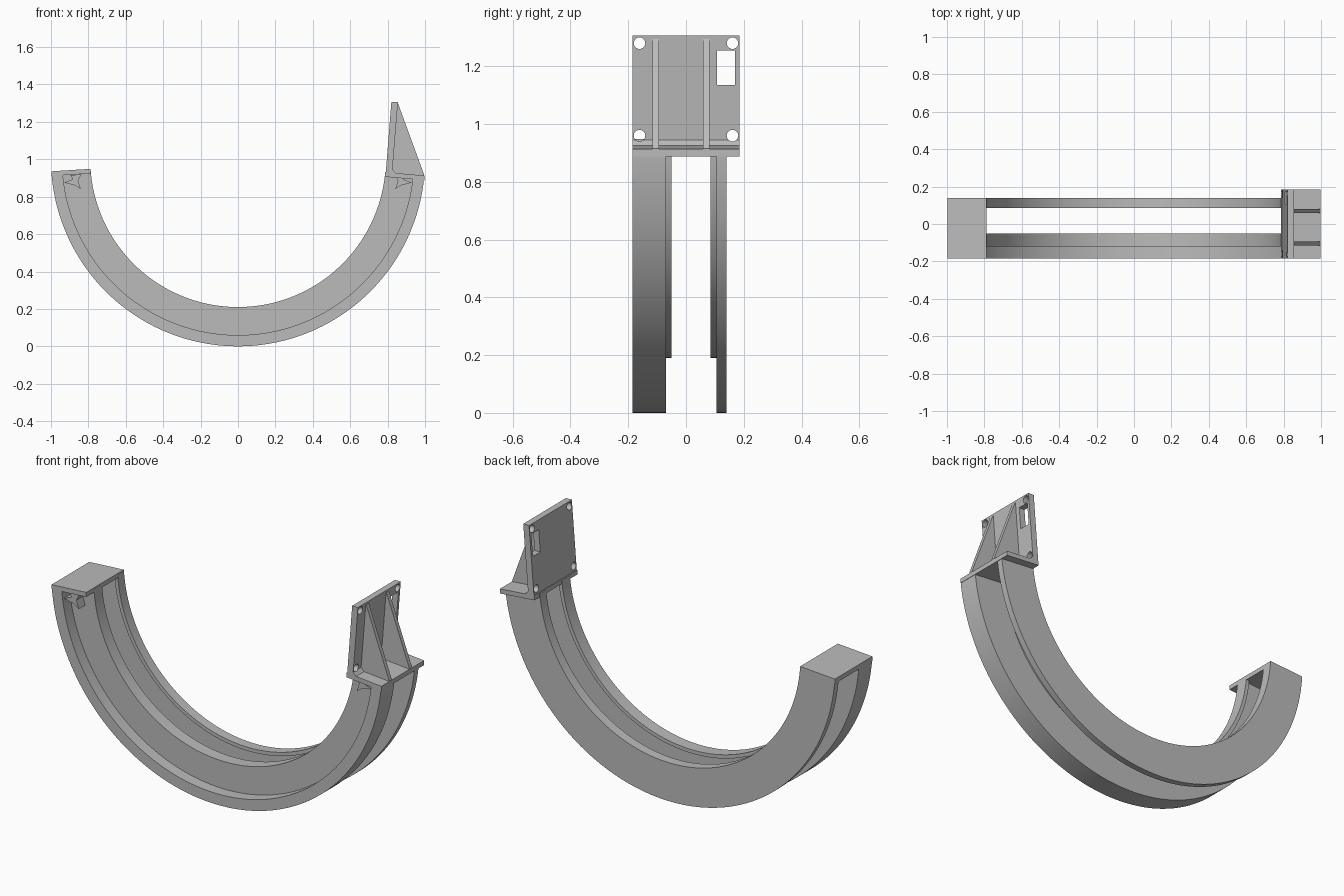
import bpy, bmesh, math

if "Cube" in bpy.data.objects:
    bpy.data.objects.remove(bpy.data.objects["Cube"])

grey = bpy.data.materials.new("plain_grey")
grey.diffuse_color = (0.5, 0.5, 0.5, 1)
grey.use_nodes = True
grey.node_tree.nodes["Principled BSDF"].inputs["Base Color"].default_value = grey.diffuse_color
CZ = 1.0                                   # height of the arc centre
R_IN, R_OUT = 0.79, 1.0
A_LEFT, A_RIGHT = math.radians(183.7), math.radians(355)


def finish(name, bm):
    bmesh.ops.recalc_face_normals(bm, faces=bm.faces[:])
    mesh = bpy.data.meshes.new(name)
    bm.to_mesh(mesh)
    bm.free()
    mesh.materials.append(grey)
    ob = bpy.data.objects.new(name, mesh)
    bpy.context.collection.objects.link(ob)
    return ob


def prism(name, pts, y0, y1):
    """Extrude an (x, z) outline from y0 to y1."""
    bm = bmesh.new()
    a = [bm.verts.new((x, y0, z)) for x, z in pts]
    b = [bm.verts.new((x, y1, z)) for x, z in pts]
    n = len(pts)
    bm.faces.new(a)
    bm.faces.new(b[::-1])
    for i in range(n):
        j = (i + 1) % n
        bm.faces.new((a[i], a[j], b[j], b[i]))
    return finish(name, bm)


def arc_rail(name, profile, steps=112):
    """Sweep an (r, y) profile around the half ring."""
    bm = bmesh.new()
    a0, a1 = A_LEFT + 0.01, A_RIGHT - 0.01
    rings = []
    for s in range(steps + 1):
        t = a0 + (a1 - a0) * s / steps
        rings.append([bm.verts.new((r * math.cos(t), y, CZ + r * math.sin(t)))
                      for r, y in profile])
    n = len(profile)
    for p, q in zip(rings, rings[1:]):
        for i in range(n):
            j = (i + 1) % n
            bm.faces.new((p[i], p[j], q[j], q[i]))
    bm.faces.new(rings[0])
    bm.faces.new(rings[-1][::-1])
    ob = finish(name, bm)
    bpy.ops.object.select_all(action='DESELECT')
    ob.select_set(True)
    bpy.context.view_layer.objects.active = ob
    bpy.ops.object.shade_smooth_by_angle(angle=math.radians(30))
    return ob


def end_cap(name, angle, y0, y1, thick=0.025):
    """Thin radial slab closing one end of the arc."""
    c, s = math.cos(angle), math.sin(angle)
    top = [(r * c, CZ + r * s) for r in (R_IN, R_OUT)]
    low = [(x, z - thick) for x, z in reversed(top)]
    return prism(name, top + low, y0, y1)


# Curved rails: front one has an outer rim, both have inner lips
arc_rail("front_rail", [(1, -0.185), (1, -0.07), (0.81, -0.07), (0.81, -0.05),
                        (0.79, -0.05), (0.79, -0.12), (0.94, -0.12), (0.94, -0.185)])
arc_rail("back_rail", [(1, 0.105), (1, 0.14), (0.79, 0.14),
                       (0.79, 0.085), (0.81, 0.085), (0.81, 0.105)])

# End slabs
end_cap("left_end_cap", A_LEFT, -0.185, 0.14)
end_cap("bracket_base", A_RIGHT, -0.185, 0.185)

# Small barbed hooks in the front recess
hook = [(0.838, 0.92), (0.855, 0.885), (0.84, 0.84), (0.868, 0.86),
        (0.93, 0.875), (0.885, 0.893), (0.895, 0.915)]
for name, sx in (("left_hook", -1), ("right_hook", 1)):
    prism(name, [(sx * x, z) for x, z in hook], -0.175, -0.115)

# Upright mounting plate with a chamfered foot
plate = prism("mounting_plate", [(0.789, 0.915), (0.82, 1.306), (0.855, 1.306),
                                 (0.826, 0.945), (0.848, 0.922), (0.848, 0.91)],
              -0.185, 0.185)

# Screw holes and cable window cut through the plate
cutters = []
for y in (-0.161, 0.161):
    for z in (0.96, 1.28):
        bpy.ops.mesh.primitive_cylinder_add(vertices=32, radius=0.02, depth=0.3,
                                            location=(0.83, y, z),
                                            rotation=(0, math.pi / 2, 0))
        cutters.append(bpy.context.object)
cutters.append(prism("window_cutter", [(0.7, 1.135), (0.95, 1.135),
                                       (0.95, 1.255), (0.7, 1.255)], 0.107, 0.17))
bpy.context.view_layer.objects.active = plate
for cut in cutters:
    cut.hide_render = True
    mod = plate.modifiers.new("cut", 'BOOLEAN')
    mod.operation = 'DIFFERENCE'
    mod.solver = 'EXACT'
    mod.object = cut
    bpy.ops.object.modifier_apply(modifier=mod.name)
for cut in cutters:
    bpy.data.objects.remove(cut)

# Triangular gussets bracing the plate
for name, y in (("front_gusset", -0.105), ("back_gusset", 0.07)):
    prism(name, [(0.81, 0.92), (0.84, 1.295), (0.857, 1.295),
                 (0.996, 0.915), (0.99, 0.905)], y - 0.011, y + 0.011)
